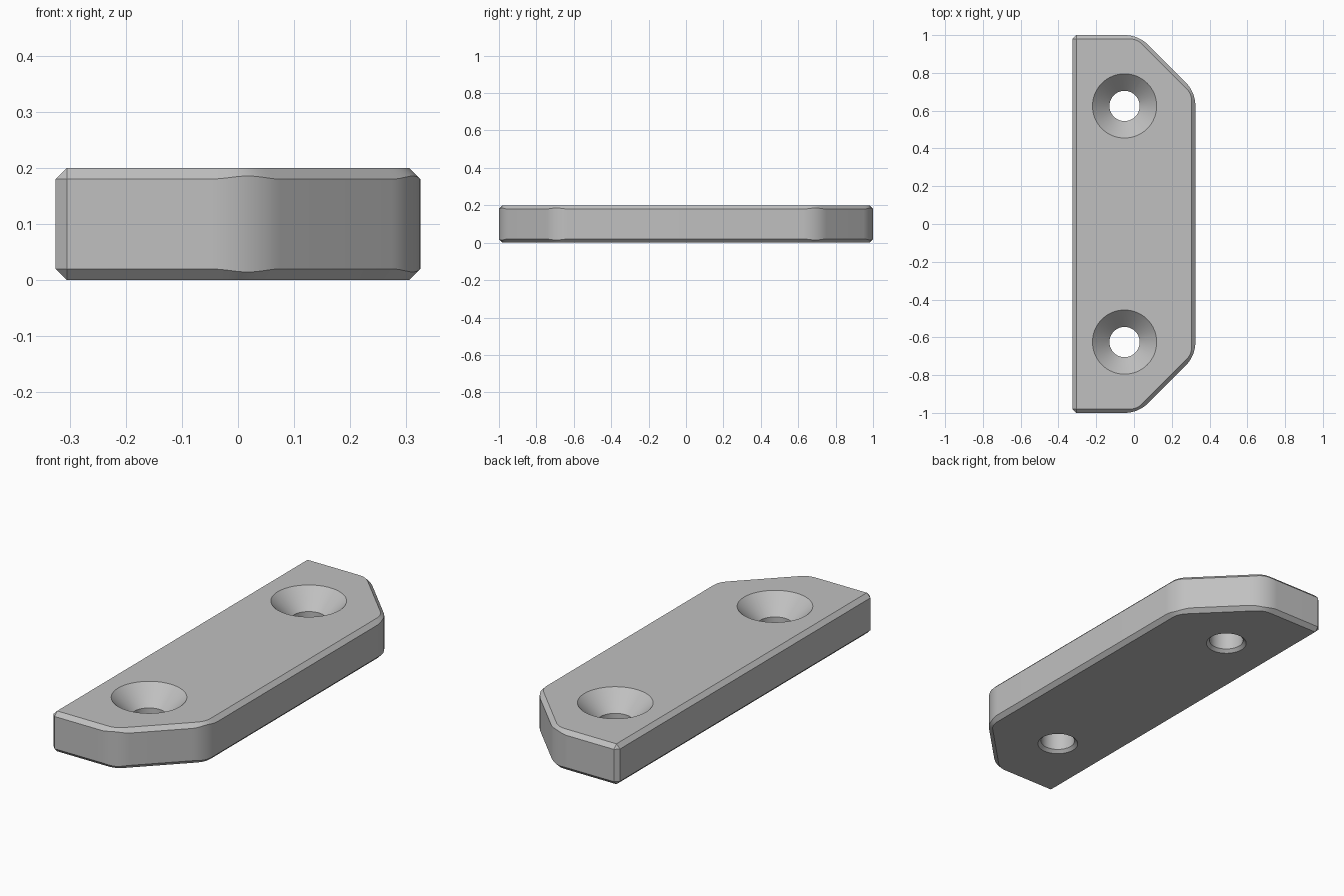
import bpy
import bmesh
import math

cube = bpy.data.objects.get("Cube")
if cube:
    bpy.data.objects.remove(cube, do_unlink=True)

HALF_X, HALF_Y, HEIGHT, CHAMFER = 0.325, 1.0, 0.2, 0.02
FILLET = 0.177
STEPS = 12

grey = bpy.data.materials.new("plain grey")
grey.use_nodes = True
colour = (0.53, 0.53, 0.53, 1)
grey.diffuse_color = colour
grey.node_tree.nodes["Principled BSDF"].inputs["Base Color"].default_value = colour


def make_object(name, bm):
    bmesh.ops.recalc_face_normals(bm, faces=bm.faces)
    mesh = bpy.data.meshes.new(name)
    bm.to_mesh(mesh)
    bm.free()
    mesh.materials.append(grey)
    obj = bpy.data.objects.new(name, mesh)
    bpy.context.collection.objects.link(obj)
    return obj


def rounded_corner(cx, cy, start):
    """Wall point, inset point and chamfer size along an eighth-turn fillet."""
    points = []
    for i in range(STEPS + 1):
        t = i / STEPS
        a = start - t * math.pi / 4
        w = CHAMFER - 0.0055 * math.sin(math.pi * t) ** 2
        dx, dy = math.cos(a), math.sin(a)
        points.append((cx + FILLET * dx, cy + FILLET * dy,
                       cx + (FILLET - w) * dx, cy + (FILLET - w) * dy, w))
    return points


# Outline of the back half, mirrored to close the front half
inner_x, inner_y = -HALF_X + CHAMFER, HALF_Y - CHAMFER
half = [(-HALF_X, inner_y, inner_x, inner_y, CHAMFER),
        (inner_x, HALF_Y, inner_x, inner_y, CHAMFER)]
half += rounded_corner(-0.05, HALF_Y - FILLET, math.pi / 2)
half += rounded_corner(HALF_X - FILLET, 0.625, math.pi / 4)
outline = half + [(x, -y, ix, -iy, w) for x, y, ix, iy, w in reversed(half)]

# Plate with chamfered edges
bm = bmesh.new()
rings = [
    [bm.verts.new((ix, iy, 0)) for x, y, ix, iy, w in outline],
    [bm.verts.new((x, y, w)) for x, y, ix, iy, w in outline],
    [bm.verts.new((x, y, HEIGHT - w)) for x, y, ix, iy, w in outline],
    [bm.verts.new((ix, iy, HEIGHT)) for x, y, ix, iy, w in outline],
]
for low, high in zip(rings, rings[1:]):
    for i in range(len(outline)):
        j = (i + 1) % len(outline)
        bm.faces.new((low[i], low[j], high[j], high[i]))
bm.faces.new(rings[0])
bm.faces.new(rings[-1])
bmesh.ops.remove_doubles(bm, verts=bm.verts, dist=0.0001)
plate = make_object("mounting_plate", bm)

# Countersunk screw holes: (radius, height) profile turned about z
profile = [(0.115, -0.02), (0.08, 0.015), (0.08, 0.11), (0.19, 0.22)]
SIDES = 64
for y in (-0.625, 0.625):
    bm = bmesh.new()
    rings = [[bm.verts.new((-0.05 + r * math.cos(2 * math.pi * k / SIDES),
                            y + r * math.sin(2 * math.pi * k / SIDES), z))
              for k in range(SIDES)] for r, z in profile]
    for low, high in zip(rings, rings[1:]):
        for k in range(SIDES):
            n = (k + 1) % SIDES
            bm.faces.new((low[k], low[n], high[n], high[k]))
    bm.faces.new(rings[0])
    bm.faces.new(rings[-1])
    cutter = make_object("hole_cutter", bm)
    cutter.hide_render = True
    cut = plate.modifiers.new("screw_hole", "BOOLEAN")
    cut.operation = "DIFFERENCE"
    cut.solver = "EXACT"
    cut.object = cutter
    bpy.context.view_layer.objects.active = plate
    bpy.ops.object.modifier_apply(modifier=cut.name)
    bpy.data.objects.remove(cutter, do_unlink=True)

# Smooth the fillets and holes, keep chamfer edges sharp
bpy.ops.object.select_all(action="DESELECT")
plate.select_set(True)
bpy.context.view_layer.objects.active = plate
bpy.ops.object.shade_smooth_by_angle(angle=math.radians(25))
